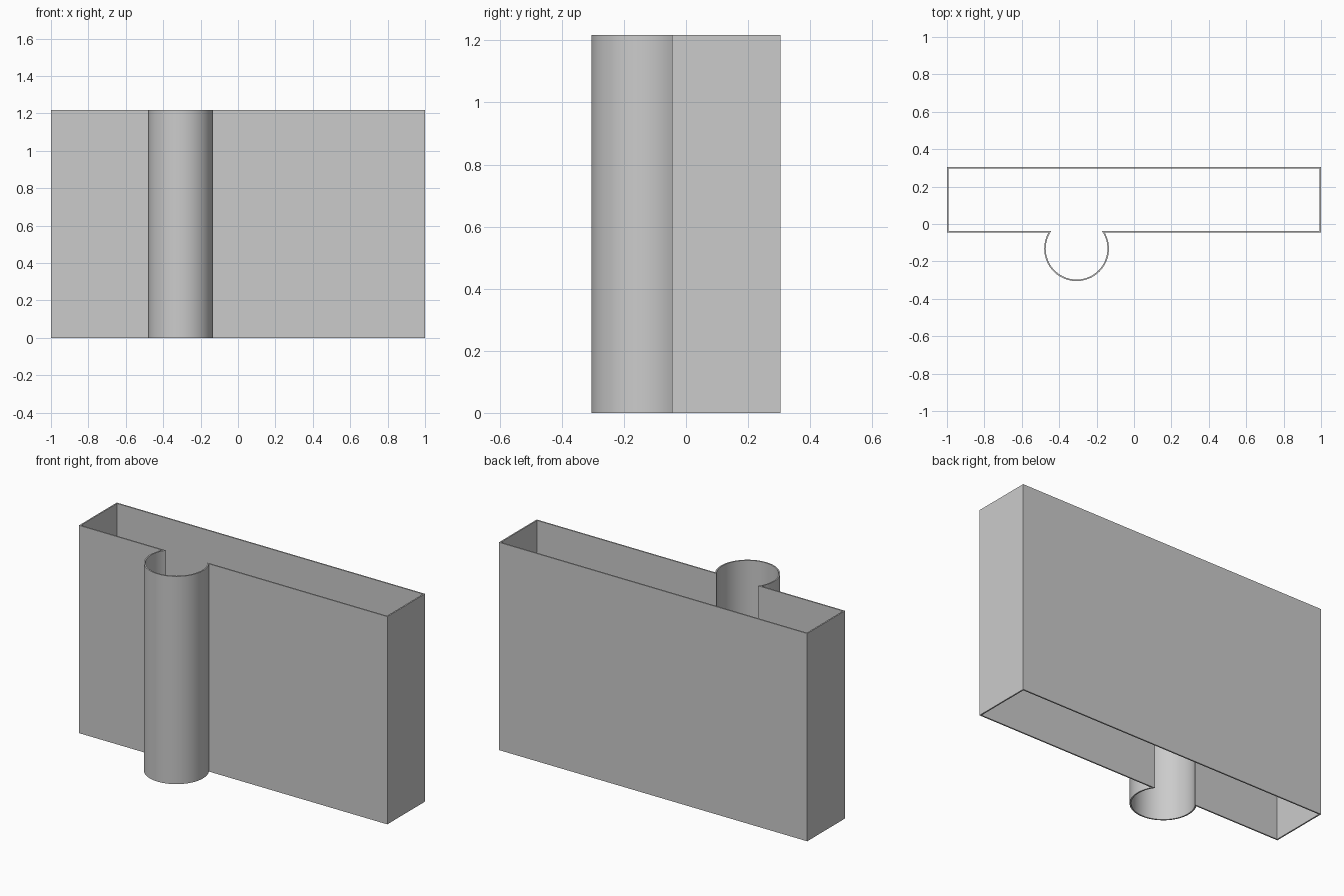
import bpy
import bmesh
import math

cube = bpy.data.objects.get("Cube")
if cube:
    bpy.data.objects.remove(cube, do_unlink=True)

HEIGHT = 1.218
WALL = 0.008
HALF_X, BACK_Y, FRONT_Y = 1.0, 0.305, -0.045
COL_X, COL_Y, COL_R = -0.307, -0.132, 0.173
ARC_STEPS = 64

grey = bpy.data.materials.new("plain_grey")
grey.use_nodes = True
colour = (0.6, 0.6, 0.6, 1)
grey.diffuse_color = colour
bsdf = next(n for n in grey.node_tree.nodes if n.type == 'BSDF_PRINCIPLED')
bsdf.inputs["Base Color"].default_value = colour


def outline(inset):
    """Box joined to a round column, moved inward by the inset."""
    x, back, front = HALF_X - inset, BACK_Y - inset, FRONT_Y + inset
    r = COL_R - inset
    start = math.asin((front - COL_Y) / r)
    sweep = math.pi + 2 * start
    points = [(x, front), (x, back), (-x, back), (-x, front)]
    for i in range(ARC_STEPS + 1):
        a = math.pi - start + sweep * i / ARC_STEPS
        points.append((COL_X + r * math.cos(a), COL_Y + r * math.sin(a)))
    return points


# Open-ended wall shell, with matching outer and inner outlines
bm = bmesh.new()


def ring(inset, z):
    return [bm.verts.new((x, y, z)) for x, y in outline(inset)]


rings = [ring(0, 0), ring(0, HEIGHT), ring(WALL, HEIGHT), ring(WALL, 0)]
for k, lower in enumerate(rings):
    upper = rings[(k + 1) % len(rings)]
    n = len(lower)
    for i in range(n):
        j = (i + 1) % n
        bm.faces.new((lower[i], lower[j], upper[j], upper[i]))
bmesh.ops.recalc_face_normals(bm, faces=bm.faces)

mesh = bpy.data.meshes.new("wall_shell")
bm.to_mesh(mesh)
bm.free()
mesh.materials.append(grey)
shell = bpy.data.objects.new("wall_shell", mesh)
bpy.context.collection.objects.link(shell)

# Smooth the column, keep the wall corners sharp
bpy.ops.object.select_all(action='DESELECT')
shell.select_set(True)
bpy.context.view_layer.objects.active = shell
bpy.ops.object.shade_smooth_by_angle(angle=math.radians(30))
